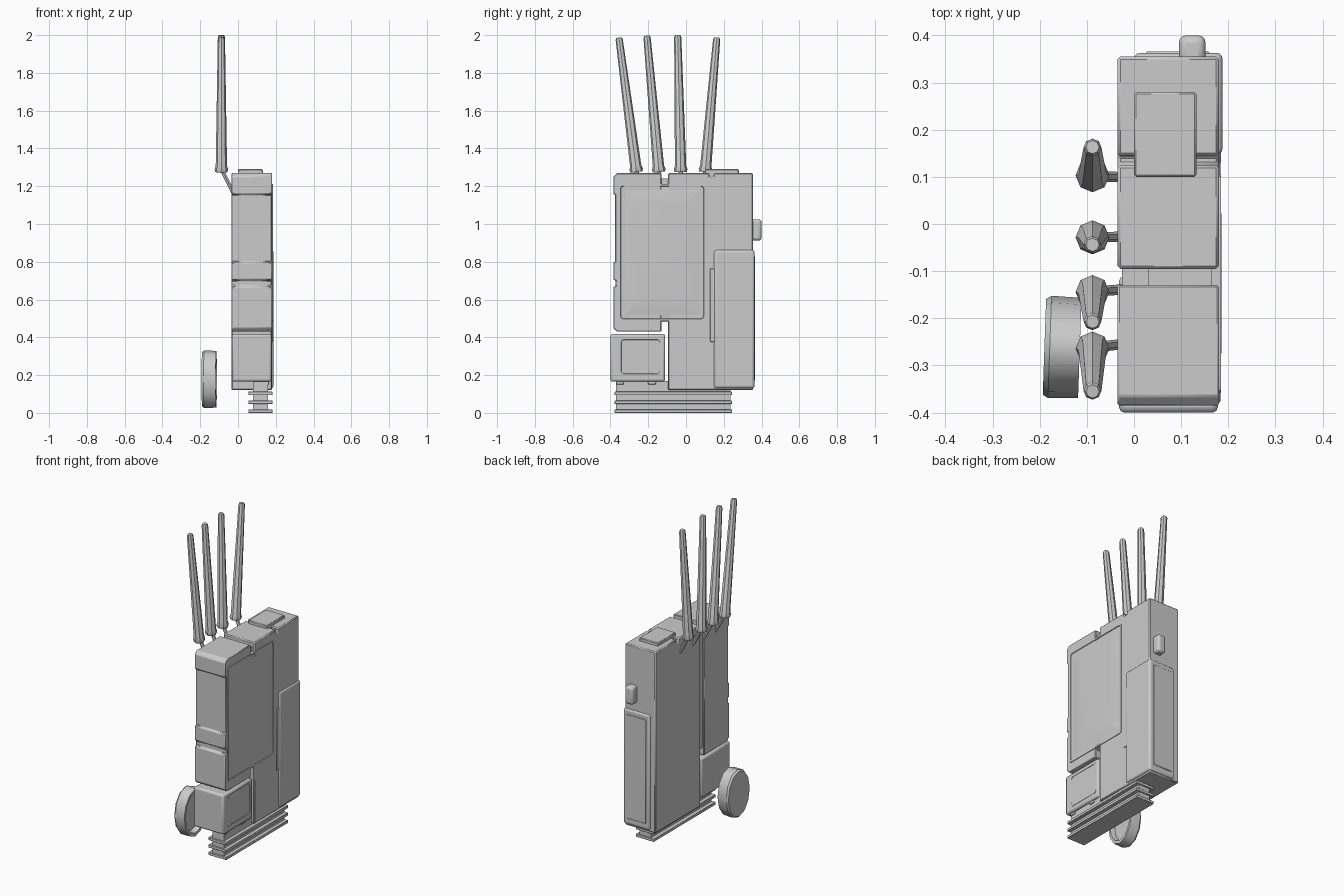
import bpy, bmesh, math
from mathutils import Vector

cube = bpy.data.objects.get("Cube")
if cube:
    bpy.data.objects.remove(cube, do_unlink=True)

grey = bpy.data.materials.new("light grey")
grey.use_nodes = True
grey.diffuse_color = (0.6, 0.6, 0.6, 1)
grey.node_tree.nodes["Principled BSDF"].inputs["Base Color"].default_value = (0.6, 0.6, 0.6, 1)


def finish(name, bm, bevel=0.0, segments=1, smooth=True):
    bmesh.ops.recalc_face_normals(bm, faces=bm.faces)
    mesh = bpy.data.meshes.new(name)
    bm.to_mesh(mesh)
    bm.free()
    mesh.materials.append(grey)
    ob = bpy.data.objects.new(name, mesh)
    bpy.context.collection.objects.link(ob)
    if bevel:
        mod = ob.modifiers.new("Bevel", "BEVEL")
        mod.width, mod.segments, mod.limit_method = bevel, segments, "ANGLE"
    if smooth:
        bpy.ops.object.select_all(action="DESELECT")
        bpy.context.view_layer.objects.active = ob
        ob.select_set(True)
        bpy.ops.object.shade_smooth_by_angle(angle=math.radians(35))
    return ob


def extrude_profile(name, points, x0, x1, bevel=0.006, segments=1):
    """Extrude a side profile of (y, z) points from x0 to x1."""
    bm = bmesh.new()
    face = bm.faces.new([bm.verts.new((x0, y, z)) for y, z in points])
    out = bmesh.ops.extrude_face_region(bm, geom=[face])
    moved = [v for v in out["geom"] if isinstance(v, bmesh.types.BMVert)]
    bmesh.ops.translate(bm, verts=moved, vec=(x1 - x0, 0, 0))
    return finish(name, bm, bevel, segments)


def box(name, x, y, z, bevel=0.006, segments=1):
    corners = [(y[0], z[0]), (y[1], z[0]), (y[1], z[1]), (y[0], z[1])]
    return extrude_profile(name, corners, x[0], x[1], bevel, segments)


def raised_panel(name, x, y, z, steps, corner=0.015):
    """Side panel with rounded corners; each step insets and lifts the outer face."""
    bm = bmesh.new()
    pts = []
    for cy, cz, start in ((y[1], z[1], 0), (y[0], z[1], 90), (y[0], z[0], 180), (y[1], z[0], 270)):
        sy = -1 if cy == y[1] else 1
        sz = -1 if cz == z[1] else 1
        for a in (0, 45, 90):
            t = math.radians(start + a)
            pts.append((x[0], cy + corner * (sy + math.cos(t)), cz + corner * (sz + math.sin(t))))
    face = bm.faces.new([bm.verts.new(p) for p in pts])
    face.normal_update()
    if face.normal.x < 0:
        face.normal_flip()
    out = bmesh.ops.extrude_face_region(bm, geom=[face])
    face = [f for f in out["geom"] if isinstance(f, bmesh.types.BMFace)][0]
    bmesh.ops.translate(bm, verts=face.verts, vec=(x[1] - x[0], 0, 0))
    centre = Vector((0, sum(y) / 2, sum(z) / 2))
    hy, hz = (y[1] - y[0]) / 2, (z[1] - z[0]) / 2
    for inset, lift in steps:
        out = bmesh.ops.extrude_face_region(bm, geom=[face])
        bmesh.ops.delete(bm, geom=[face], context="FACES_ONLY")
        face = [f for f in out["geom"] if isinstance(f, bmesh.types.BMFace)][0]
        for v in face.verts:
            v.co.x += lift
            v.co.y = centre.y + (v.co.y - centre.y) * (hy - inset) / hy
            v.co.z = centre.z + (v.co.z - centre.z) * (hz - inset) / hz
        hy, hz = hy - inset, hz - inset
    return finish(name, bm)


def tapered_rod(name, start, end, rings, sides):
    """Lathe of (fraction, radius) rings swept along a straight line."""
    start, end = Vector(start), Vector(end)
    turn = (end - start).to_track_quat("Z", "Y")
    bm = bmesh.new()
    loops = []
    for t, r in rings:
        c = start.lerp(end, t)
        loops.append([bm.verts.new(c + turn @ Vector((r * math.cos(a), r * math.sin(a), 0)))
                      for a in (2 * math.pi * i / sides for i in range(sides))])
    for lo, hi in zip(loops, loops[1:]):
        for i in range(sides):
            j = (i + 1) % sides
            bm.faces.new((lo[i], lo[j], hi[j], hi[i]))
    bm.faces.new(loops[0])
    bm.faces.new(loops[-1])
    return finish(name, bm)


LEFT, RIGHT = 0.18, -0.035

# Main housing with a small notch along its top
extrude_profile("main_housing", [(-0.095, 0.12), (0.355, 0.12), (0.355, 1.27), (0.145, 1.27), (0.145, 1.25),
                (0.125, 1.25), (0.125, 1.27), (-0.095, 1.27)], RIGHT, LEFT)

# Front housing with cap, recessed window and grip bands on its front edge
extrude_profile("front_housing", [(-0.13, 0.43), (-0.365, 0.43), (-0.385, 0.45), (-0.385, 0.665), (-0.373, 0.672),
                (-0.373, 0.7), (-0.385, 0.707), (-0.385, 0.795), (-0.375, 0.8), (-0.375, 1.155),
                (-0.385, 1.16), (-0.385, 1.25), (-0.365, 1.27), (-0.13, 1.27)], RIGHT, LEFT, 0.004)

# Web and bridge joining the two housings
box("joining_web", (-0.025, 0.165), (-0.15, -0.08), (0.48, 1.2), 0)
box("joining_bridge", (0.03, 0.165), (-0.14, -0.085), (1.19, 1.24), 0)

# Lower front box with framed side plate and feet
box("lower_box", (-0.032, 0.178), (-0.4, -0.11), (0.165, 0.417), 0.012, 2)
raised_panel("lower_box_plate", (0.17, 0.18), (-0.355, -0.125), (0.195, 0.4), [(0.012, 0), (0.004, -0.008)])
for y in (-0.37, -0.2):
    box("lower_box_foot", (0.1, 0.165), (y, y + 0.04), (0.15, 0.17), 0.003)

# Large padded panel on the left side
raised_panel("side_panel", (0.165, 0.184), (-0.357, 0.105), (0.487, 1.212),
             [(0.01, 0), (0.003, -0.006), (0.02, 0.002), (0.03, 0.004), (0.04, 0.002)])

# Rear lower pack with hinge strip
box("rear_pack", (0.0, 0.188), (0.147, 0.363), (0.13, 0.863), 0.014, 3)
box("pack_hinge", (0.15, 0.184), (0.127, 0.16), (0.375, 0.765), 0.003)
box("pack_back_plate", (0.025, 0.16), (0.35, 0.366), (0.17, 0.83), 0.003)

# Rear knob and top plate
box("rear_knob", (0.095, 0.152), (0.34, 0.4), (0.912, 1.025), 0.016, 3)
box("top_plate", (0.0, 0.132), (0.1, 0.28), (1.24, 1.29), 0.004)

# Finned base
box("base_core", (0.08, 0.16), (-0.37, 0.235), (0.0, 0.17), 0)
for i in range(3):
    z = 0.047 * i
    box("base_fin", (0.055, 0.183), (-0.378, 0.243), (z, z + 0.018), 0.002)

# Four fanned antennas on bent rods
for foot, tip, top in ((-0.262, -0.355, 1.987), (-0.143, -0.207, 1.997), (-0.028, -0.044, 2.0), (0.102, 0.163, 1.987)):
    tapered_rod("antenna", (-0.088, foot, 1.275), (-0.088, tip, top),
                [(0, 0.032), (0.02, 0.036), (0.045, 0.03), (0.985, 0.019), (1, 0.014)], 8)
    root = foot * 0.97
    tapered_rod("antenna_rod", (-0.02, root, 1.155), (-0.088, foot, 1.29), [(0, 0.011), (1, 0.011)], 6)

# Round ear piece with a hollow inner face
ear = tapered_rod("ear_piece", (-0.115, 0, 0), (-0.19, 0, 0),
                  [(0.4, 0.09), (0.4, 0.12), (0, 0.13), (0, 0.15), (0.85, 0.153), (1, 0.143)], 12)
ear.scale = (1, 0.71, 1)
ear.location = (0, -0.267, 0.178)
ear.rotation_euler = (0, 0, math.radians(-2))
